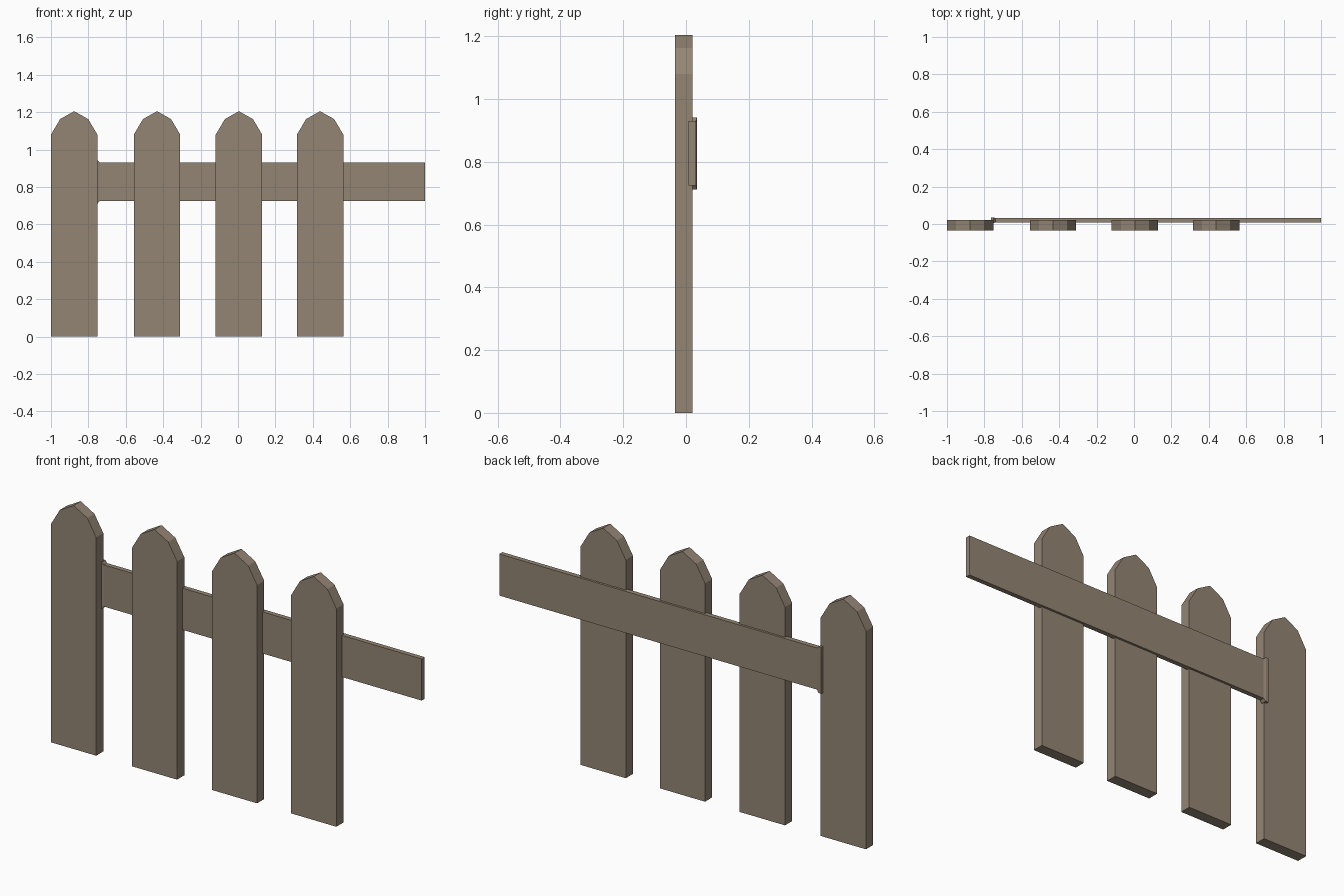
import bpy

if "Cube" in bpy.data.objects:
    bpy.data.objects.remove(bpy.data.objects["Cube"])

wood = bpy.data.materials.new("weathered wood")
wood.diffuse_color = (0.296, 0.235, 0.174, 1)
wood.use_nodes = True
wood.node_tree.nodes["Principled BSDF"].inputs["Base Color"].default_value = wood.diffuse_color


def make_object(name, verts, faces):
    mesh = bpy.data.meshes.new(name)
    mesh.from_pydata(verts, [], faces)
    mesh.materials.append(wood)
    mesh.update()
    obj = bpy.data.objects.new(name, mesh)
    bpy.context.collection.objects.link(obj)
    return obj


def loft(name, rings):
    """Join equal-sized closed rings and cap both ends."""
    n = len(rings[0])
    verts = [p for ring in rings for p in ring]
    faces = [tuple(range(n))[::-1], tuple(range(len(verts) - n, len(verts)))]
    for r in range(len(rings) - 1):
        for i in range(n):
            j = (i + 1) % n
            faces.append((r * n + i, r * n + j, (r + 1) * n + j, (r + 1) * n + i))
    return make_object(name, verts, faces)


# Pickets: pointed board outline extruded from back to front
half = [(0.124, 0), (0.124, 1.08), (0.075, 1.163)]
outline = half + [(0, 1.205)] + [(-x, z) for x, z in reversed(half)]
for k, cx in enumerate((-0.876, -0.433, 0.005, 0.439)):
    loft(f"picket_{k + 1}",
         [[(cx + x, y, z) for x, z in outline] for y in (0.021, -0.035)])

# Rail: flat board along x with a slightly flared left end
sections = [(-0.765, 0.006, 0.035, 0.712, 0.942),
            (-0.750, 0.006, 0.035, 0.712, 0.942),
            (-0.740, 0.008, 0.032, 0.725, 0.931),
            (1.000, 0.008, 0.032, 0.725, 0.931)]
loft("cross_rail",
     [[(x, y0, z0), (x, y1, z0), (x, y1, z1), (x, y0, z1)]
      for x, y0, y1, z0, z1 in sections])
